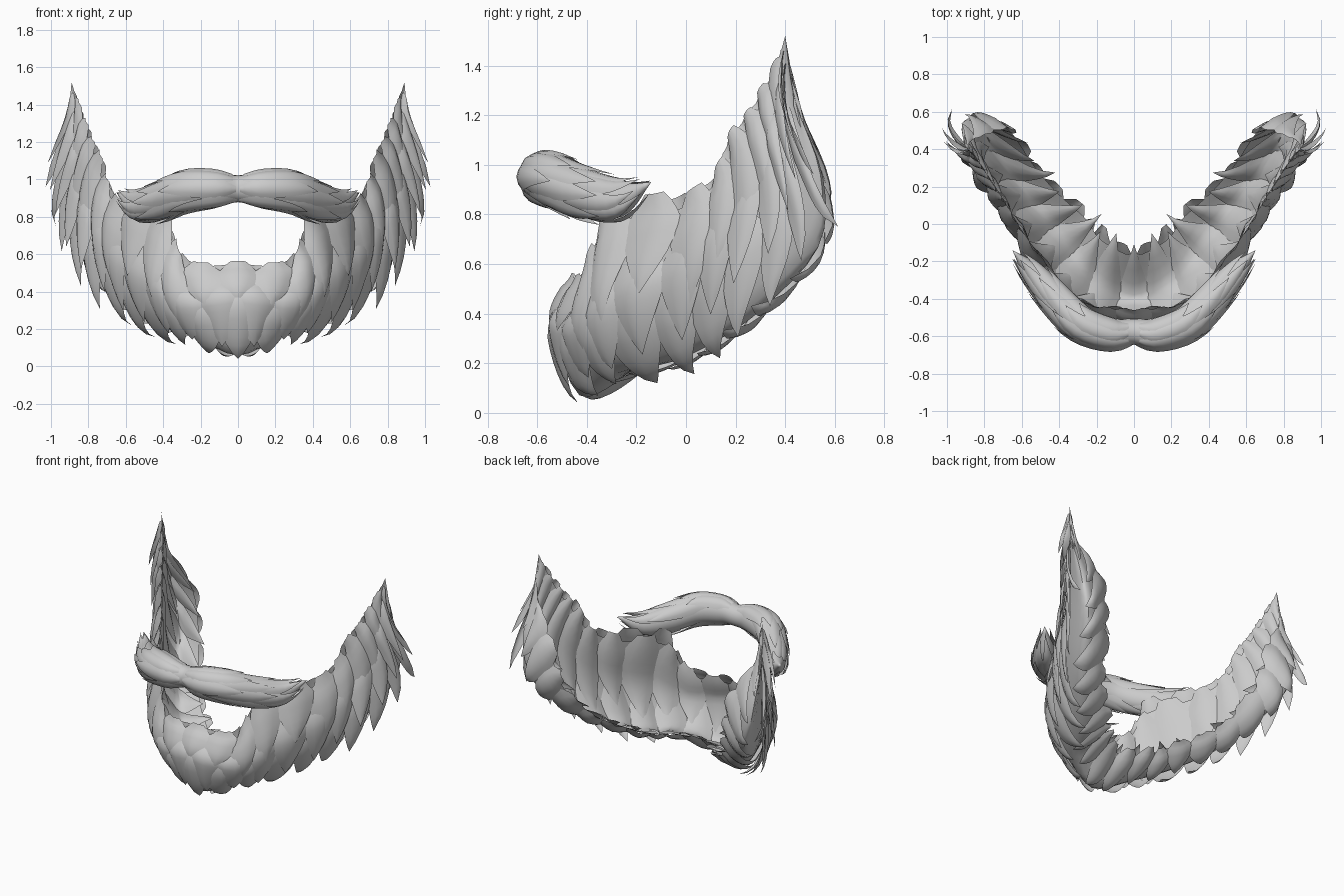
import bpy, bmesh, random
from math import sin, cos, pi, floor
from mathutils import Vector

random.seed(4)
if "Cube" in bpy.data.objects:
    bpy.data.objects.remove(bpy.data.objects["Cube"], do_unlink=True)

grey = bpy.data.materials.new("hair_grey")
grey.use_nodes = True
color = (0.6, 0.6, 0.6, 1)
grey.diffuse_color = color
grey.node_tree.nodes["Principled BSDF"].inputs["Base Color"].default_value = color


def spline(pts, x):
    """Smooth curve through a list of vectors."""
    i = max(0, min(len(pts) - 2, floor(x)))
    f = x - i
    b, c = pts[i], pts[i + 1]
    a = pts[i - 1] if i > 0 else b * 2 - c
    d = pts[i + 2] if i + 2 < len(pts) else c * 2 - b
    return b + ((c - a) + ((a * 2 - b * 5 + c * 4 - d) + (b * 3 - a - c * 3 + d) * f) * f) * (f / 2)


def mirrored(points):
    """Extend a half list of points to both sides of the centre."""
    half = [Vector(p) for p in points]
    return [Vector((-p.x, p.y, p.z)) for p in half[:0:-1]] + half


# Jaw rails from chin to ear: mouth edge, outer cheek, jaw line, neck edge
rails = [mirrored(r) for r in (
    [(0, -.46, .52), (.27, -.42, .53), (.38, -.32, .76), (.58, -.06, .83), (.69, .12, .95),
     (.75, .21, 1.12), (.8, .29, 1.25), (.85, .36, 1.4), (.89, .4, 1.52)],
    [(0, -.53, .35), (.29, -.44, .33), (.48, -.27, .45), (.64, 0, .55), (.76, .2, .7),
     (.85, .36, .92), (.88, .4, 1.13), (.88, .41, 1.36), (.89, .4, 1.52)],
    [(0, -.41, .06), (.24, -.3, .16), (.4, -.1, .21), (.56, .1, .3), (.71, .3, .44),
     (.85, .53, .68), (.91, .55, .95), (.91, .44, 1.26), (.89, .4, 1.52)],
    [(0, -.14, .24), (.17, -.06, .25), (.24, .04, .27), (.4, .18, .34), (.52, .32, .45),
     (.63, .48, .69), (.7, .51, .97), (.86, .45, 1.24), (.89, .4, 1.52)])]
END = len(rails[0]) // 2


def jaw(t, s):
    return spline([spline(r, t + END) for r in rails], s)


# Moustache spine and its height and depth radii
spine = mirrored([(0, -.575, .95), (.12, -.585, .95), (.28, -.53, .935), (.41, -.41, .885),
                  (.54, -.26, .86), (.65, -.14, .93)])
half_size = [(.072, .07), (.092, .085), (.1, .09), (.095, .08), (.068, .055), (0, 0)]
girth = [Vector(g) for g in half_size[:0:-1] + half_size]
TIP = len(half_size) - 1


def lip(t, a):
    x = t + TIP
    out = (spline(spine, x + .05) - spline(spine, x - .05)).cross(Vector((0, 0, 1))).normalized()
    g = spline(girth, x)
    return spline(spine, x) + out * g.y * cos(a) - Vector((0, 0, g.x * sin(a)))


def normal(surf, t, s):
    e = .03
    n = (surf(t, s + e) - surf(t, s - e)).cross(surf(t + e, s) - surf(t - e, s))
    return n.normalized()


def skin(bm, surf, t_range, s_range, nt, ns):
    """Base sheet under the tufts."""
    def at(r, k, n):
        return r[0] + (r[1] - r[0]) * k / n
    rows = [[bm.verts.new(surf(at(t_range, i, nt), at(s_range, j, ns))) for j in range(ns + 1)]
            for i in range(nt + 1)]
    for a, b in zip(rows, rows[1:]):
        for j in range(ns):
            bm.faces.new((a[j], a[j + 1], b[j + 1], b[j]))


def tuft(bm, surf, root, run, width, bulge, lift, face=1):
    """Pointed, curved lock of hair laid over one face of a surface."""
    root, run = Vector(root), Vector(run)
    along_s = surf is jaw
    across = Vector((width, 0)) if along_s else Vector((0, width))
    steps, sides = 9, 4
    grid, normals = [], []
    for i in range(steps + 1):
        u = i / steps
        w = min(1, .3 + 2 * u) * (1 - u ** 2.2)
        # locks swing sideways as they grow
        bend = u ** 1.5
        mid = root + Vector((run.x * bend, run.y * u) if along_s else (run.x * u, run.y * bend))
        row = []
        for j in range(sides + 1):
            v = j / sides * 2 - 1
            q = mid + across * (v * w)
            n = normal(surf, q.x, q.y) * face
            ridge = (1 - abs(v) ** 1.5) * w
            row.append(bm.verts.new(surf(q.x, q.y) + n * (bulge * ridge + lift * u ** 1.7)))
            normals.append(n)
        grid.append(row)
    for i in range(steps):
        for j in range(sides):
            f = bm.faces.new((grid[i][j], grid[i + 1][j], grid[i + 1][j + 1], grid[i][j + 1]))
            f.normal_update()
            if f.normal.dot(normals[i * (sides + 1) + j]) < 0:
                f.normal_flip()


def finish(bm, name):
    bmesh.ops.remove_doubles(bm, verts=bm.verts, dist=.0005)
    mesh = bpy.data.meshes.new(name)
    bm.to_mesh(mesh)
    bm.free()
    mesh.materials.append(grey)
    ob = bpy.data.objects.new(name, mesh)
    bpy.context.collection.objects.link(ob)
    bpy.ops.object.select_all(action="DESELECT")
    ob.select_set(True)
    bpy.context.view_layer.objects.active = ob
    bpy.ops.object.shade_smooth_by_angle(angle=.9)


# Beard base
bm = bmesh.new()
skin(bm, jaw, (-END, END), (.08, 2.9), 64, 14)
finish(bm, "beard_base")

# Beard tufts: name, root row, growth, half width, lift, first position, face
layers = [
    ("mouth_edge_tufts", -.18, 1.35, .5, .05, 0, 1),
    ("cheek_tufts", .4, 1.25, .5, .07, .35, 1),
    ("jaw_tufts", .85, 1.25, .48, .08, 0, 1),
    ("neck_tufts", 3.1, -1.15, .5, .035, .35, 1),
    ("inner_cheek_tufts", -.1, 1.8, .52, .03, .35, -1),
    ("inner_neck_tufts", 1.1, 2, .52, .02, 0, -1),
]
for name, row, grow, half, lift, t, face in layers:
    bm = bmesh.new()
    while t < END - .5:
        fade = min(1, (END - t) / 2)
        drift = -(.2 * min(2, t) + .16 * max(0, t - 3))
        start = row + random.uniform(-.1, .1)
        size = grow * random.uniform(.9, 1.08)
        wide = half * random.uniform(.9, 1.15)
        # locks lie flat at the chin and flare out beside the ears
        flare = lift * min(1, .35 + t * .25)
        if t > 4.1 and name in ("cheek_tufts", "jaw_tufts"):
            flare, size = .11, size * .85
        elif t > END - 2:
            flare *= fade
        for side in ((1, -1) if t else (1,)):
            tuft(bm, jaw, (side * t, start), (side * drift, size), wide, .035 * fade, flare, face)
        t += .7
    finish(bm, name)

# Moustache body
bm = bmesh.new()
skin(bm, lip, (-TIP, TIP), (0, 2 * pi), 48, 20)
finish(bm, "moustache_base")

# Moustache locks sweep from the centre to the ends
bm = bmesh.new()
for start in (-.1, 1, 2.2):
    for k in range(6):
        angle = -2.2 + k * .8 + random.uniform(-.2, .2)
        t = start + random.uniform(0, .5)
        length = min(2.6, TIP - .05 - t) * random.uniform(.85, 1)
        for side in (1, -1):
            tuft(bm, lip, (side * t, angle), (side * length, -.25), .7, .012, .025)
finish(bm, "moustache_tufts")
